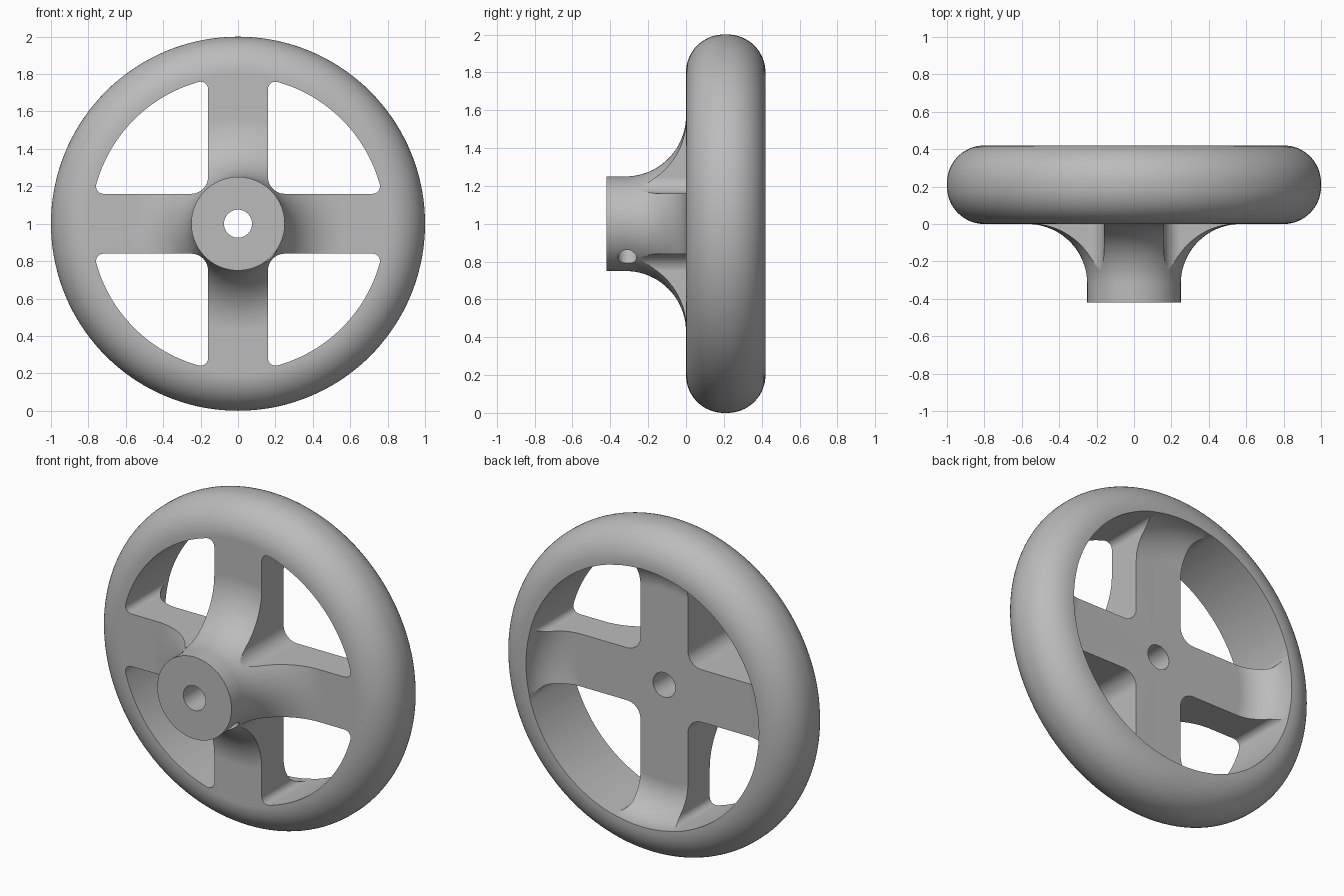
import bpy, bmesh
from math import sin, cos, pi, radians, sqrt, atan2, degrees
from mathutils import Matrix, Vector

cube = bpy.data.objects.get("Cube")
if cube:
    bpy.data.objects.remove(cube, do_unlink=True)

CENTRE = Matrix.Translation((0, 0, 1))


def arc(cx, cy, r, start, end, steps):
    """Points along an arc, angles in degrees."""
    angles = [radians(start + (end - start) * i / steps) for i in range(steps + 1)]
    return [(cx + r * cos(a), cy + r * sin(a)) for a in angles]


def make_object(name, bm):
    bmesh.ops.recalc_face_normals(bm, faces=bm.faces[:])
    bm.transform(CENTRE)
    mesh = bpy.data.meshes.new(name)
    bm.to_mesh(mesh)
    bm.free()
    obj = bpy.data.objects.new(name, mesh)
    bpy.context.collection.objects.link(obj)
    return obj


# Wheel body: hub, flare, web and rounded rim as one turned profile (radius, depth)
bore, hub, wall = 0.075, 0.25, 0.785
profile = [(bore, -0.42), (hub, -0.42)]
profile += arc(0.57, -0.32, 0.32, 180, 90, 20)      # flare from hub to web
profile += arc(0.80, 0.20, 0.20, -90, 0, 16)        # rim front
profile += arc(0.80, 0.22, 0.20, 0, 90, 16)         # rim back
profile += [(wall, 0.42)]
profile += arc(wall - 0.2, 0.41, 0.20, 0, -90, 16)  # recess fillet
profile += [(bore, 0.21)]

bm = bmesh.new()
verts = [bm.verts.new((r, y, 0)) for r, y in profile]
edges = [bm.edges.new((verts[i], verts[(i + 1) % len(verts)])) for i in range(len(verts))]
bmesh.ops.spin(bm, geom=verts + edges, cent=(0, 0, 0), axis=(0, 1, 0),
               angle=2 * pi, steps=144, use_merge=True)
bmesh.ops.remove_doubles(bm, verts=bm.verts[:], dist=1e-5)
wheel = make_object("handwheel", bm)

# Window outline: a quarter sector with rounded corners, between two spokes
half, inner_r, outer_r = 0.16, 0.09, 0.04
edge = wall + 0.0015
side = half + outer_r
reach = sqrt((edge - outer_r) ** 2 - side ** 2)
turn = degrees(atan2(side, reach))
outline = arc(reach, side, outer_r, -90, turn, 8)
outline += arc(0, 0, edge, turn, 90 - turn, 32)[1:-1]
outline += arc(side, reach, outer_r, 90 - turn, 180, 8)
outline += arc(half + inner_r, half + inner_r, inner_r, 180, 270, 10)

bm = bmesh.new()
for k in range(4):
    spin = Matrix.Rotation(k * pi / 2, 4, 'Y')
    face = bm.faces.new([bm.verts.new(spin @ Vector((x, -0.25, z))) for x, z in outline])
    grown = bmesh.ops.extrude_face_region(bm, geom=[face], use_keep_orig=True)
    moved = [g for g in grown["geom"] if isinstance(g, bmesh.types.BMVert)]
    bmesh.ops.translate(bm, verts=moved, vec=(0, 0.8, 0))

# Set screw hole, running diagonally from the hub side into the bore
direction = Vector((1, 0, -1)).normalized()
place = Matrix.Translation(direction * 0.16 + Vector((0, -0.31, 0)))
bmesh.ops.create_cone(bm, cap_ends=True, segments=32, radius1=0.05, radius2=0.05, depth=0.28,
                      matrix=place @ direction.to_track_quat('Z', 'Y').to_matrix().to_4x4())
cutter = make_object("window_cutter", bm)
cutter.hide_render = True

# Cut the windows and hole, then shade smoothly
bpy.ops.object.select_all(action='DESELECT')
bpy.context.view_layer.objects.active = wheel
wheel.select_set(True)
cut = wheel.modifiers.new("windows", 'BOOLEAN')
cut.operation = 'DIFFERENCE'
cut.solver = 'EXACT'
cut.object = cutter
bpy.ops.object.modifier_apply(modifier=cut.name)
bpy.data.objects.remove(cutter, do_unlink=True)
bpy.ops.object.shade_smooth_by_angle(angle=radians(30))
weighted = wheel.modifiers.new("even_shading", 'WEIGHTED_NORMAL')
weighted.keep_sharp = True

# Plain grey metal
grey = bpy.data.materials.new("grey")
grey.use_nodes = True
colour = (0.5, 0.5, 0.5, 1)
grey.diffuse_color = colour
grey.node_tree.nodes["Principled BSDF"].inputs["Base Color"].default_value = colour
wheel.data.materials.clear()
wheel.data.materials.append(grey)
